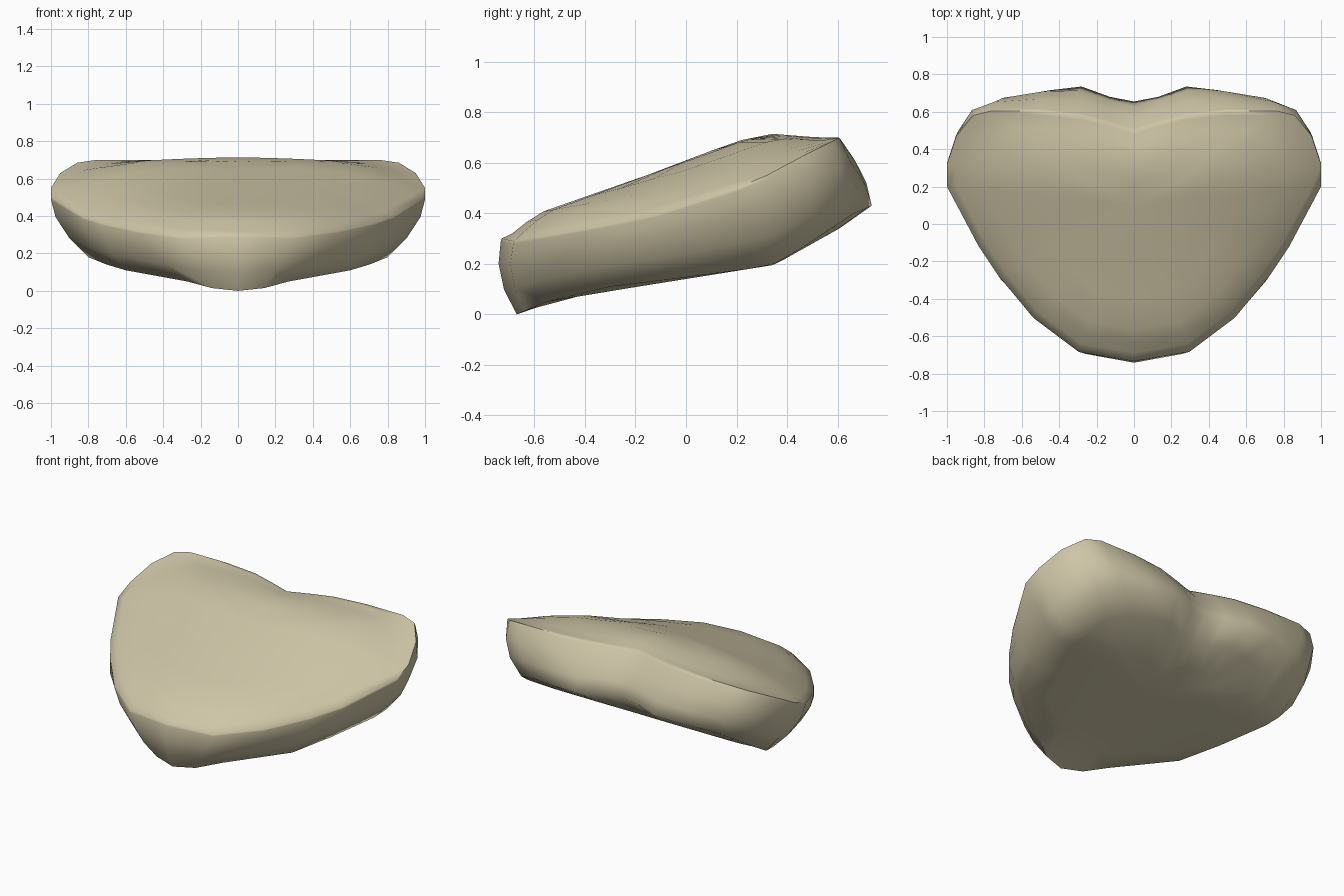
import bpy
import bmesh
import math
from mathutils import Vector

default_cube = bpy.data.objects.get("Cube")
if default_cube:
    bpy.data.objects.remove(default_cube, do_unlink=True)

# Half outline of the top rim and of the lower edge, front tip to back notch
RIM = [(0, -.73, .3), (.3, -.68, .29), (.54, -.5, .32), (.72, -.28, .36),
       (.83, -.12, .395), (1, .2, .5), (1, .32, .55), (.95, .47, .63),
       (.86, .58, .685), (.76, .605, .7), (.5, .605, .7), (.28, .58, .7),
       (.13, .54, .695), (0, .5, .69)]
LOWER = [(0, -.67, 0), (.14, -.635, .015), (.27, -.55, .05), (.6, -.3, .11),
         (.7, -.05, .14), (.8, .25, .18), (.82, .35, .2), (.81, .47, .27),
         (.77, .59, .35), (.63, .665, .4), (.45, .715, .42), (.28, .735, .43),
         (.13, .68, .44), (0, .655, .44)]
HUB = Vector((0, .1, 0))


def mirrored_loop(half):
    """Close a half outline into a full symmetric loop."""
    points = [Vector(p) for p in half]
    return points + [Vector((-p.x, p.y, p.z)) for p in points[-2:0:-1]]


def crown_height(x, y):
    """Height of the domed top: centre profile, falling off sideways."""
    profile = [(-.73, .3), (-.66, .37), (-.55, .425), (-.3, .495),
               (0, .61), (.2, .685), (.34, .717), (.8, .69)]
    for (y0, z0), (y1, z1) in zip(profile, profile[1:]):
        if y <= y1:
            break
    return z0 + (z1 - z0) * (y - y0) / (y1 - y0) - .07 * x * x


def base_height(y):
    """Height of the underside, which kicks up towards the back."""
    return .14 + .16 * y + max(0, y - .35) * .4


def crown_point(p, t):
    """Step from the rim towards the hub, with a steeper shoulder in front."""
    q = p.lerp(HUB, t)
    blend = 1 - (1 - t) ** (4 + 12 * max(0, -q.y))
    q.z = p.z + (crown_height(q.x, q.y) - p.z) * blend
    return q


def wall_point(a, b, t):
    """Step down the side wall, bulging slightly outward."""
    q = a.lerp(b, t)
    bulge = 1 + .2 * t * (1 - t)
    return Vector((q.x * bulge, q.y * bulge, q.z))


def base_point(p, t):
    q = p.lerp(HUB, t)
    q.z = base_height(q.y)
    return q


rim = mirrored_loop(RIM)
lower = mirrored_loop(LOWER)

# Rings from the crown, over the rim, down the wall and under the base
rings = [[crown_point(p, t) for p in rim] for t in (.7, .4, .2, .12, .05)]
rings += [[wall_point(a, b, t) for a, b in zip(rim, lower)]
          for t in (0, .04, .33, .67, 1)]
rings += [[base_point(p, t) for p in lower] for t in (.2, .5)]

bm = bmesh.new()
loops = [[bm.verts.new(p) for p in ring] for ring in rings]
count = len(rim)
for upper_loop, under_loop in zip(loops, loops[1:]):
    for i in range(count):
        j = (i + 1) % count
        bm.faces.new((upper_loop[i], under_loop[i], under_loop[j], upper_loop[j]))

# Close the crown and the base with fans
for loop, height in ((loops[0], crown_height(HUB.x, HUB.y)),
                     (loops[-1], base_height(HUB.y))):
    centre = bm.verts.new((HUB.x, HUB.y, height))
    for i in range(count):
        bm.faces.new((centre, loop[i], loop[(i + 1) % count]))

bmesh.ops.recalc_face_normals(bm, faces=bm.faces)
mesh = bpy.data.meshes.new("heart_stone")
bm.to_mesh(mesh)
bm.free()

# Sandy beige material
colour = (.62, .56, .385, 1)
sand = bpy.data.materials.new("sandy_beige")
sand.use_nodes = True
sand.diffuse_color = colour
shader = next(n for n in sand.node_tree.nodes if n.type == "BSDF_PRINCIPLED")
shader.inputs["Base Color"].default_value = colour
mesh.materials.append(sand)

stone = bpy.data.objects.new("heart_stone", mesh)
bpy.context.collection.objects.link(stone)
bpy.ops.object.select_all(action="DESELECT")
stone.select_set(True)
bpy.context.view_layer.objects.active = stone
bpy.ops.object.shade_smooth_by_angle(angle=math.radians(60))
